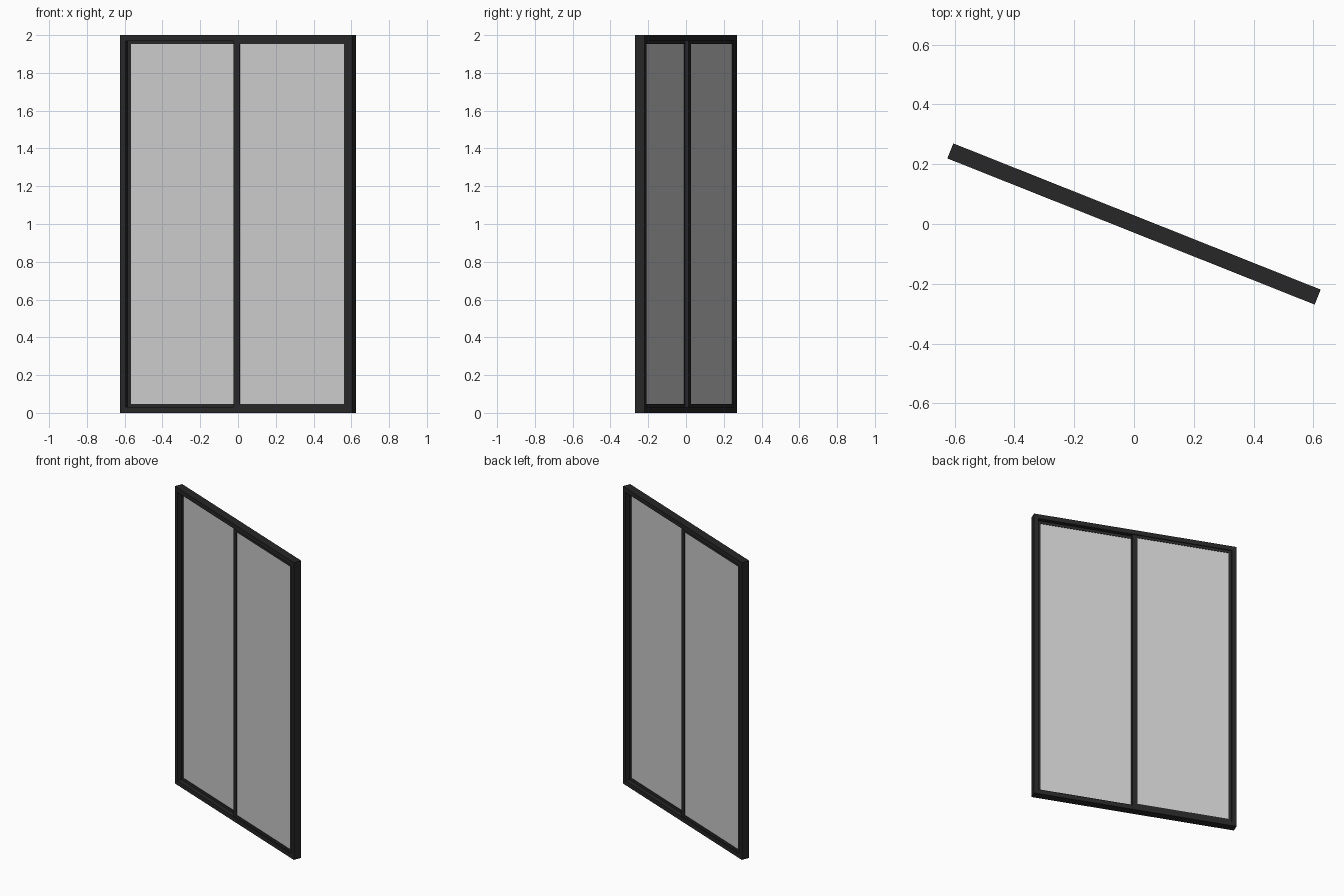
import bpy, bmesh, math
from mathutils import Matrix

if "Cube" in bpy.data.objects:
    bpy.data.objects.remove(bpy.data.objects["Cube"])

TURN = Matrix.Rotation(math.radians(-21.7), 4, 'Z')
W, H, D = 1.322, 2.0, 0.054      # outer width, height, depth
RIM = 0.03                       # outer frame face width
SASH = 0.035                     # sash stile width
SHOW = 0.02                      # sash width showing beside the outer frame


def material(name, color):
    m = bpy.data.materials.new(name)
    m.diffuse_color = color
    m.use_nodes = True
    m.node_tree.nodes["Principled BSDF"].inputs["Base Color"].default_value = m.diffuse_color
    return m


def finish(name, bm, mat):
    bmesh.ops.recalc_face_normals(bm, faces=bm.faces)
    me = bpy.data.meshes.new(name)
    bm.to_mesh(me)
    bm.free()
    me.transform(TURN)
    me.materials.append(mat)
    ob = bpy.data.objects.new(name, me)
    bpy.context.collection.objects.link(ob)


def corners(bm, x0, x1, z0, z1, y):
    return [bm.verts.new((x, y, z)) for x, z in
            ((x0, z0), (x1, z0), (x1, z1), (x0, z1))]


def ring(name, outer, inner, y0, y1, mat):
    # rectangular frame: closed loop of outer/inner, front/back corners
    bm = bmesh.new()
    loops = [corners(bm, *outer, y0), corners(bm, *inner, y0),
             corners(bm, *inner, y1), corners(bm, *outer, y1)]
    for a, b in zip(loops, loops[1:] + loops[:1]):
        for i in range(4):
            j = (i + 1) % 4
            bm.faces.new((a[i], a[j], b[j], b[i]))
    finish(name, bm, mat)


def slab(name, rect, y0, y1, mat):
    bm = bmesh.new()
    a, b = corners(bm, *rect, y0), corners(bm, *rect, y1)
    bm.faces.new(a)
    bm.faces.new(b)
    for i in range(4):
        j = (i + 1) % 4
        bm.faces.new((a[i], a[j], b[j], b[i]))
    finish(name, bm, mat)


black = material("black_metal", (0.02, 0.02, 0.02, 1))
clear = material("grey_glass", (0.55, 0.55, 0.55, 0.7))

# fixed outer frame
ring("outer_frame", (-W / 2, W / 2, 0, H),
     (-W / 2 + RIM, W / 2 - RIM, RIM, H - RIM), -D / 2, D / 2, black)

# two sliding panels on separate tracks, stiles overlapping at the centre
edge = W / 2 - RIM
z0, z1 = RIM + SHOW, H - RIM - SHOW
for side, label, ya, yb in ((1, "front", -0.021, -0.0005),
                            (-1, "back", 0.0005, 0.021)):
    out = sorted((-side * SASH / 2, side * edge))
    inn = sorted((side * SASH / 2, side * (edge - SHOW)))
    hole = (*inn, z0 - 0.002, z1 + 0.002)
    ring(label + "_sash", (*out, RIM, H - RIM), hole, ya, yb, black)
    slab(label + "_glass", hole, ya + 0.003, yb - 0.003, clear)
